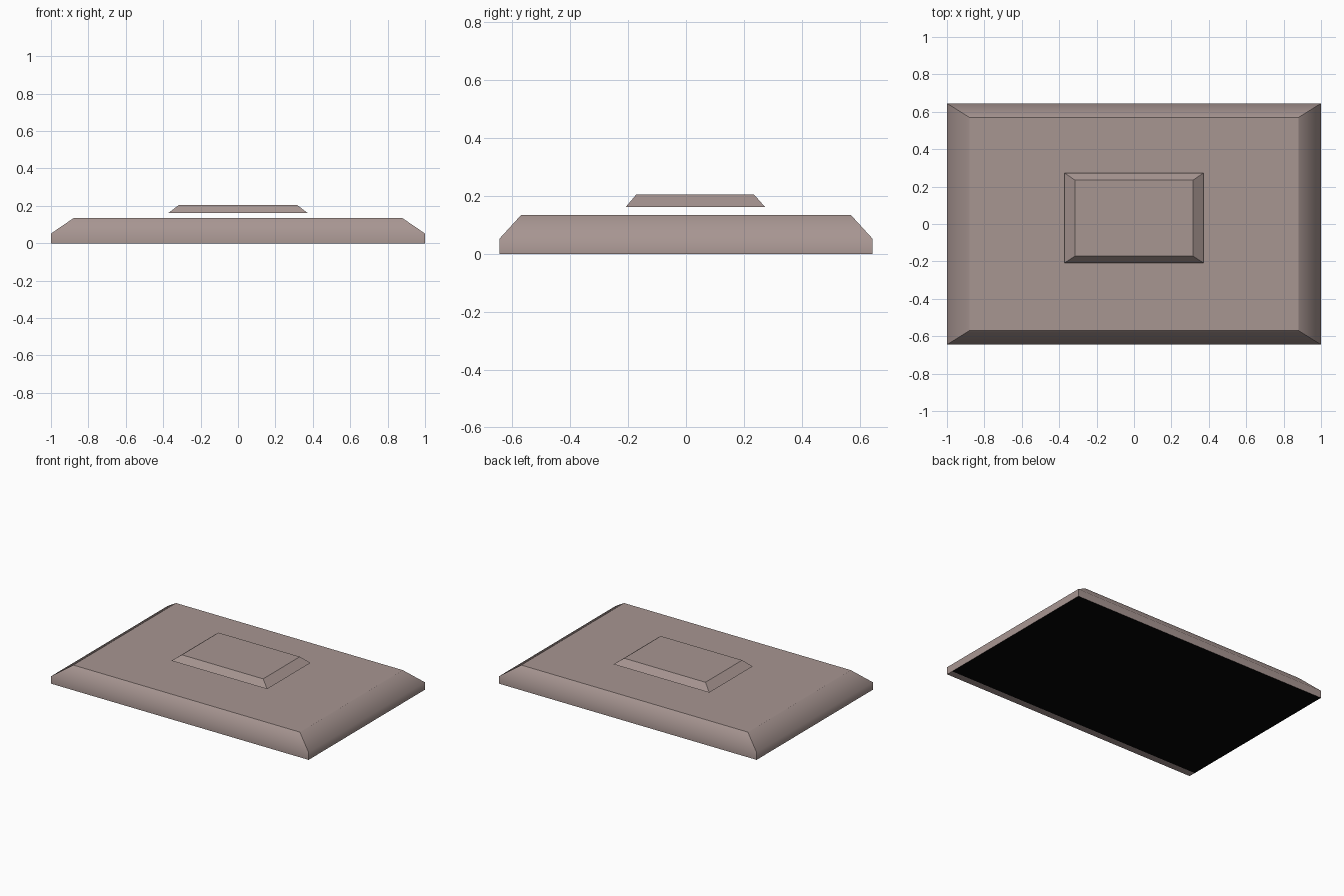
import bpy, bmesh

if "Cube" in bpy.data.objects:
    bpy.data.objects.remove(bpy.data.objects["Cube"])


def material(name, rgb):
    m = bpy.data.materials.new(name)
    m.diffuse_color = (*rgb, 1.0)
    m.use_nodes = True
    m.node_tree.nodes["Principled BSDF"].inputs["Base Color"].default_value = m.diffuse_color
    return m


STONE = material("warm grey", (0.388, 0.303, 0.286))
BLACK = material("black", (0.0015, 0.0015, 0.0015))


def ring(bm, hx, y0, y1, z):
    return [bm.verts.new(p) for p in
            ((-hx, y0, z), (hx, y0, z), (hx, y1, z), (-hx, y1, z))]


def bevelled_slab(name, levels, smooth_level=None):
    """Stack of rectangular rings (half x, y min, y max, z) closed on top.
    Only the edges of ring smooth_level are shaded smooth."""
    bm = bmesh.new()
    rings = [ring(bm, *lv) for lv in levels]
    for a, b in zip(rings, rings[1:]):
        for i in range(4):
            j = (i + 1) % 4
            bm.faces.new((a[i], a[j], b[j], b[i]))
    bm.faces.new(rings[-1])
    soft = set(rings[smooth_level]) if smooth_level is not None else set()
    for f in bm.faces:
        f.smooth = smooth_level is not None
    for e in bm.edges:
        e.smooth = all(v in soft for v in e.verts)
    add_object(name, bm, STONE)


def under_plate(name, mat, hx, y0, y1, z):
    """Single downward-facing panel closing the underside."""
    bm = bmesh.new()
    bm.faces.new(list(reversed(ring(bm, hx, y0, y1, z))))
    add_object(name, bm, mat)


def add_object(name, bm, mat):
    me = bpy.data.meshes.new(name)
    bm.to_mesh(me)
    bm.free()
    me.materials.append(mat)
    bpy.context.collection.objects.link(bpy.data.objects.new(name, me))


# Wide base: short upright rim, sloped border, flat top
bevelled_slab("base_slab", [(1.0, -0.645, 0.645, 0.0),
                            (1.0, -0.645, 0.645, 0.052),
                            (0.88, -0.57, 0.57, 0.134)], smooth_level=1)
# Dark underside with a grey strip along the front edge
under_plate("base_underside", BLACK, 1.0, -0.595, 0.645, 0.0)
under_plate("base_front_strip", STONE, 1.0, -0.645, -0.595, 0.0)

# Small raised panel hovering over the base, slightly towards the back
bevelled_slab("raised_panel", [(0.372, -0.208, 0.273, 0.162),
                               (0.316, -0.172, 0.235, 0.205)])
under_plate("raised_panel_underside", BLACK, 0.372, -0.208, 0.273, 0.162)
